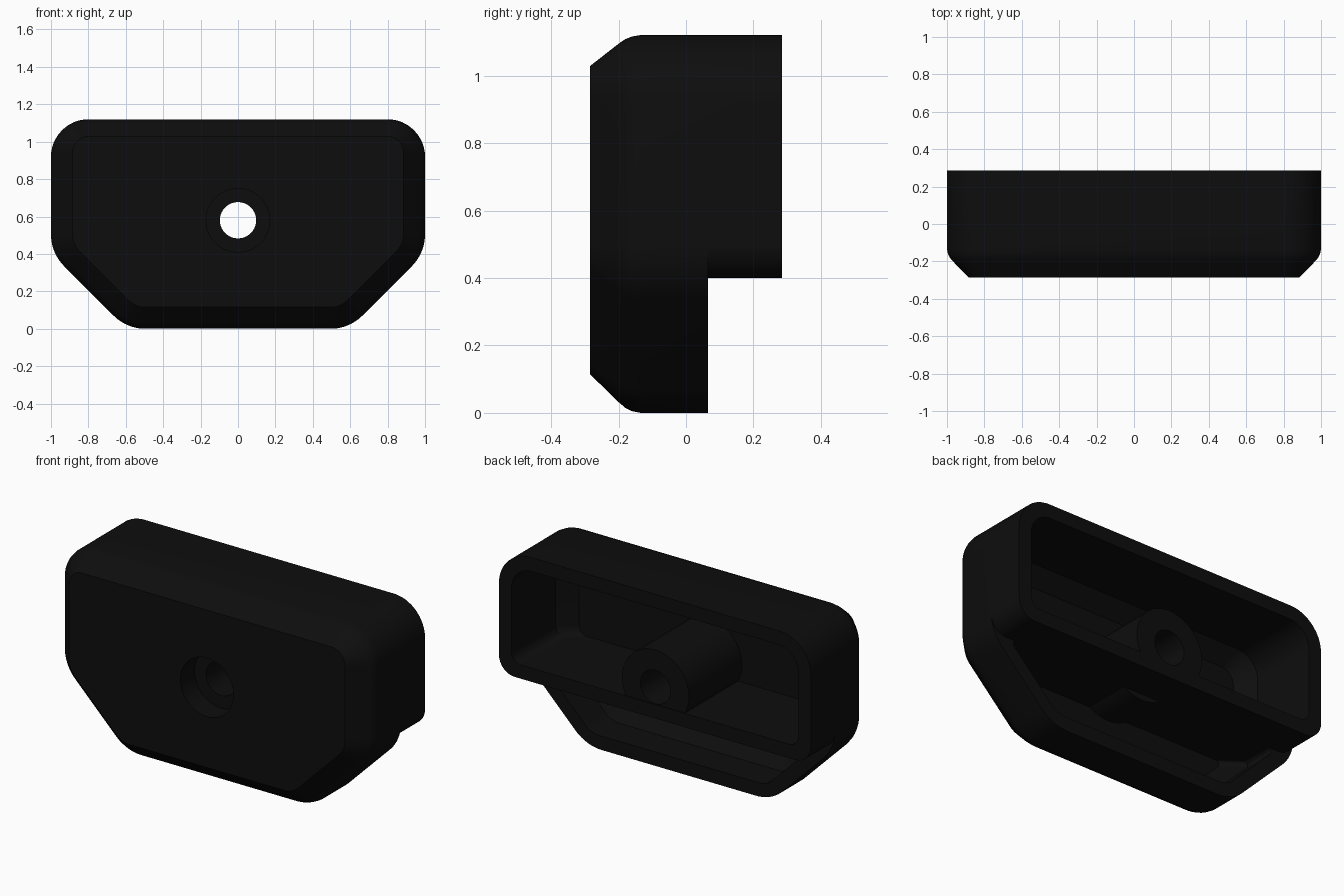
import bpy, bmesh, math
from mathutils import Vector

if "Cube" in bpy.data.objects:
    bpy.data.objects.remove(bpy.data.objects["Cube"])

black = bpy.data.materials.new("matte black")
black.diffuse_color = (0.0042, 0.0042, 0.0042, 1)
black.use_nodes = True
black.node_tree.nodes["Principled BSDF"].inputs["Base Color"].default_value = black.diffuse_color


def rounded(corners, steps=10):
    """Round each (x, z, radius) corner of a convex outline."""
    pts = []
    n = len(corners)
    for i, (x, z, r) in enumerate(corners):
        p = Vector((x, z))
        a = (Vector(corners[i - 1][:2]) - p).normalized()
        b = (Vector(corners[(i + 1) % n][:2]) - p).normalized()
        half = a.angle(b) / 2
        centre = p + (a + b).normalized() * (r / math.sin(half))
        start = p + a * (r / math.tan(half)) - centre
        end = p + b * (r / math.tan(half)) - centre
        for k in range(steps + 1):
            t = k / steps
            d = (start * (1 - t) + end * t).normalized() * r
            pts.append(centre + d)
    return pts


def loft(name, levels):
    """Solid through matching (y, outline) levels."""
    bm = bmesh.new()
    rings = [[bm.verts.new((p[0], y, p[1])) for p in pts] for y, pts in levels]
    n = len(rings[0])
    for lo, hi in zip(rings, rings[1:]):
        for i in range(n):
            j = (i + 1) % n
            bm.faces.new((lo[i], lo[j], hi[j], hi[i]))
    bm.faces.new(rings[0])
    bm.faces.new(rings[-1])
    bmesh.ops.recalc_face_normals(bm, faces=bm.faces)
    mesh = bpy.data.meshes.new(name)
    bm.to_mesh(mesh)
    bm.free()
    mesh.materials.append(black)
    ob = bpy.data.objects.new(name, mesh)
    bpy.context.collection.objects.link(ob)
    return ob


def cylinder(name, r, y0, y1, n=64):
    ring = [(r * math.cos(2 * math.pi * i / n), 0.58 + r * math.sin(2 * math.pi * i / n))
            for i in range(n)]
    return loft(name, [(y0, ring), (y1, ring)])


def mirrored(right):
    """Complete an outline from its right-hand corners, listed top to bottom."""
    return rounded(right + [(-x, z, r) for x, z, r in reversed(right)])


def combine(target, tool, operation):
    mod = target.modifiers.new(operation, 'BOOLEAN')
    mod.operation = operation
    mod.solver = 'EXACT'
    mod.object = tool
    bpy.context.view_layer.objects.active = target
    bpy.ops.object.modifier_apply(modifier=mod.name)
    bpy.data.objects.remove(tool)


def body_outline(d):
    """Outer outline moved inward by d."""
    k = d * math.tan(math.pi / 8)
    top = 1.12 - d * 0.8
    return mirrored([(1 - d, top, 0.2 - d), (1 - d, 0.405 + k, 0.24 - d),
                     (0.595 - k, d, 0.24 - d)])


# Body with a chamfered, softened front edge
housing = loft("housing", [(y, body_outline(d)) for y, d in (
    (-0.285, 0.115), (-0.2, 0.032), (-0.18, 0.015), (-0.16, 0.005), (-0.135, 0), (0.285, 0))])

# Upper hollow, open to the back
upper_front = mirrored([(0.83, 0.96, 0.08), (0.83, 0.48, 0.05)])
upper_full = mirrored([(0.92, 1.04, 0.13), (0.92, 0.48, 0.06)])
combine(housing, loft("upper_cavity", [(-0.205, upper_front), (-0.12, upper_full),
                                       (0.4, upper_full)]), 'DIFFERENCE')

# Lower hollow under the shelf
lower_front = mirrored([(0.762, 0.4, 0.02), (0.527, 0.165, 0.1)])
lower_full = mirrored([(0.882, 0.4, 0.02), (0.562, 0.08, 0.12)])
combine(housing, loft("lower_cavity", [(-0.205, lower_front), (-0.12, lower_full),
                                       (0.4, lower_full)]), 'DIFFERENCE')

# Screw boss
combine(housing, cylinder("boss", 0.215, -0.24, 0.28), 'UNION')

# Step that shortens the lower part, with rounded ends
arc = [(0.9 + 0.1 * math.cos(a), 0.5 - 0.1 * math.sin(a))
       for a in (math.pi / 2 * i / 8 for i in range(9))]
right = [(1.2, -0.2), (1.2, 0.5), (1.002, 0.5)] + arc[1:]
step = right + [(-x, z) for x, z in reversed(right)]
combine(housing, loft("step_cutter", [(0.065, step), (0.5, step)]), 'DIFFERENCE')

# Through hole and front counterbore
combine(housing, cylinder("hole_cutter", 0.097, -0.5, 0.5), 'DIFFERENCE')
combine(housing, cylinder("counterbore_cutter", 0.17, -0.5, -0.155), 'DIFFERENCE')

bpy.ops.object.select_all(action='DESELECT')
housing.select_set(True)
bpy.context.view_layer.objects.active = housing
bpy.ops.object.shade_smooth_by_angle(angle=math.radians(25))
